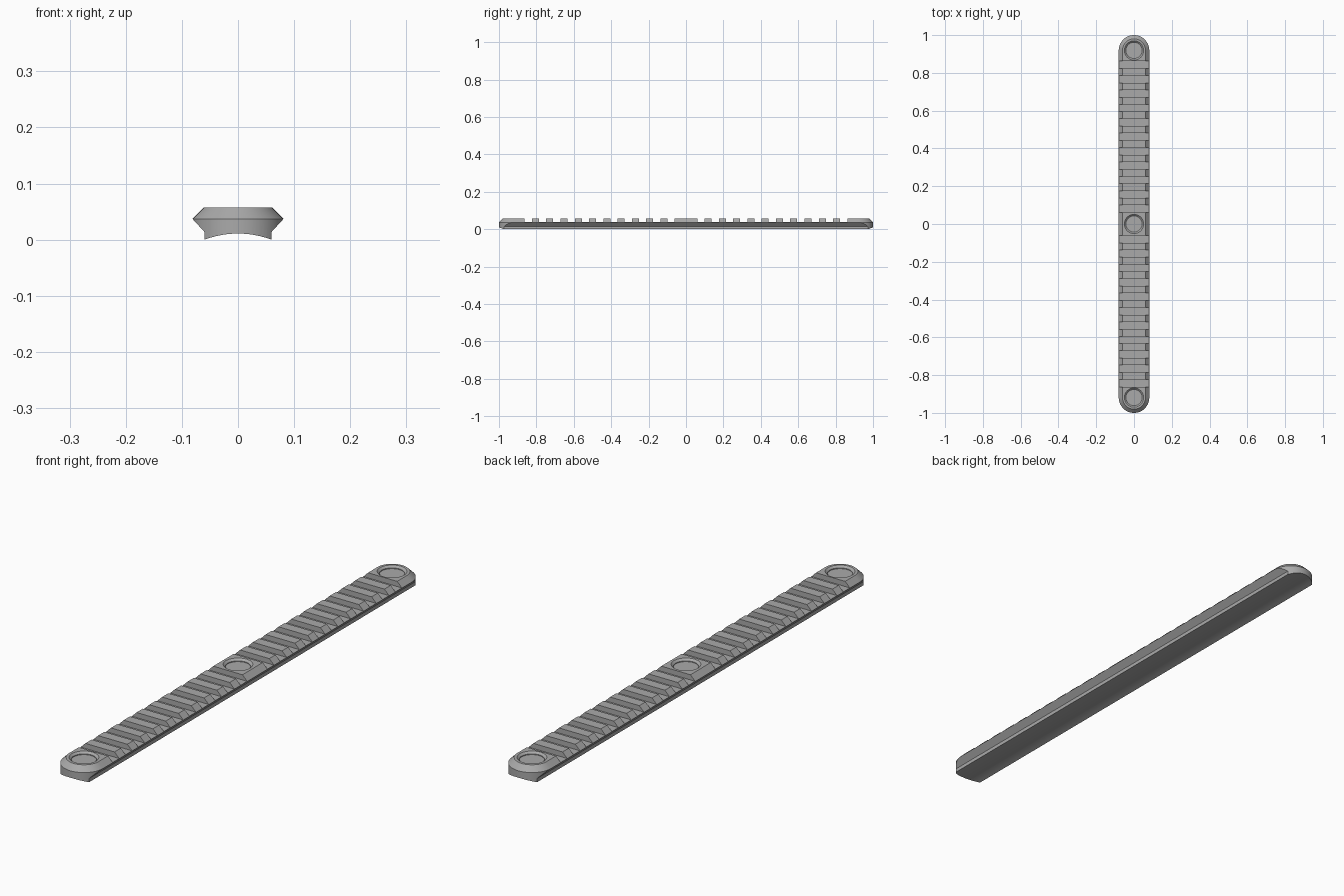
import bpy, bmesh, math

if "Cube" in bpy.data.objects:
    bpy.data.objects.remove(bpy.data.objects["Cube"], do_unlink=True)

R = 0.081          # half width and end radius
SHOULDER = 0.037   # height of the widest line
TOP = 0.057

metal = bpy.data.materials.new("grey_metal")
metal.use_nodes = True
grey = (0.4, 0.4, 0.4, 1)
metal.diffuse_color = grey
metal.node_tree.nodes["Principled BSDF"].inputs["Base Color"].default_value = grey


def loft(bm, rings):
    """Closed solid skinned through rings of equal point count."""
    loops = [[bm.verts.new(p) for p in ring] for ring in rings]
    for a, b in zip(loops, loops[1:]):
        for i in range(len(a)):
            j = (i + 1) % len(a)
            bm.faces.new((a[i], a[j], b[j], b[i]))
    bm.faces.new(loops[0][::-1])
    bm.faces.new(loops[-1])


def finish(name, bm):
    bmesh.ops.recalc_face_normals(bm, faces=bm.faces)
    mesh = bpy.data.meshes.new(name)
    bm.to_mesh(mesh)
    bm.free()
    mesh.materials.append(metal)
    ob = bpy.data.objects.new(name, mesh)
    bpy.context.collection.objects.link(ob)
    return ob


def stadium(r, z, n=32):
    pts = []
    for side in (1, -1):
        for i in range(n + 1):
            a = math.pi * i / n
            pts.append((side * r * math.cos(a), side * (1 - R + r * math.sin(a)), z))
    return pts


def circle(r, y, z, n=48):
    return [(r * math.cos(math.tau * i / n), y + r * math.sin(math.tau * i / n), z)
            for i in range(n)]


def combine(target, cutter, operation):
    mod = target.modifiers.new(operation, "BOOLEAN")
    mod.operation, mod.solver, mod.object = operation, "EXACT", cutter
    bpy.ops.object.select_all(action="DESELECT")
    bpy.context.view_layer.objects.active = target
    target.select_set(True)
    bpy.ops.object.modifier_apply(modifier=mod.name)
    bpy.data.objects.remove(cutter, do_unlink=True)


# Rail body: rounded-end bar with a chamfered top
bm = bmesh.new()
loft(bm, [stadium(R, -0.05), stadium(R, SHOULDER), stadium(R - 0.02, TOP)])
rail = finish("accessory_rail", bm)

# Undercut sides and hollow underside, as a long profile
half, foot, arch = 0.06, 0.0, 0.011
arc = [(half * t / 12, foot + arch * (1 - (t / 12) ** 2)) for t in range(-12, 13)]
profile = arc + [(half, 0.014), (0.123, 0.083), (0.123, 0.1),
                 (-0.123, 0.1), (-0.123, 0.083), (-half, 0.014)]
bm = bmesh.new()
loft(bm, [[(x, y, z) for x, z in profile] for y in (-1.1, 1.1)])
combine(rail, finish("profile_cutter", bm), "INTERSECT")

# Cross slots, eleven on each side of the middle block
bm = bmesh.new()
for side in (-1, 1):
    for k in range(11):
        y = side * (0.08 + 0.0763 * k)
        loft(bm, [[(sx * 0.2, y + sy * 0.0195, z)
                   for sx, sy in ((-1, -1), (1, -1), (1, 1), (-1, 1))]
                  for z in (SHOULDER + 0.0005, 0.1)])
combine(rail, finish("slot_cutter", bm), "DIFFERENCE")

# Countersunk screw recesses
bm = bmesh.new()
for y in (-0.919, 0, 0.919):
    loft(bm, [circle(0.043, y, 0.047), circle(0.043, y, 0.050),
              circle(0.051, y, TOP), circle(0.051, y, 0.09)])
combine(rail, finish("recess_cutter", bm), "DIFFERENCE")

bpy.ops.object.shade_smooth_by_angle(angle=math.radians(25))
